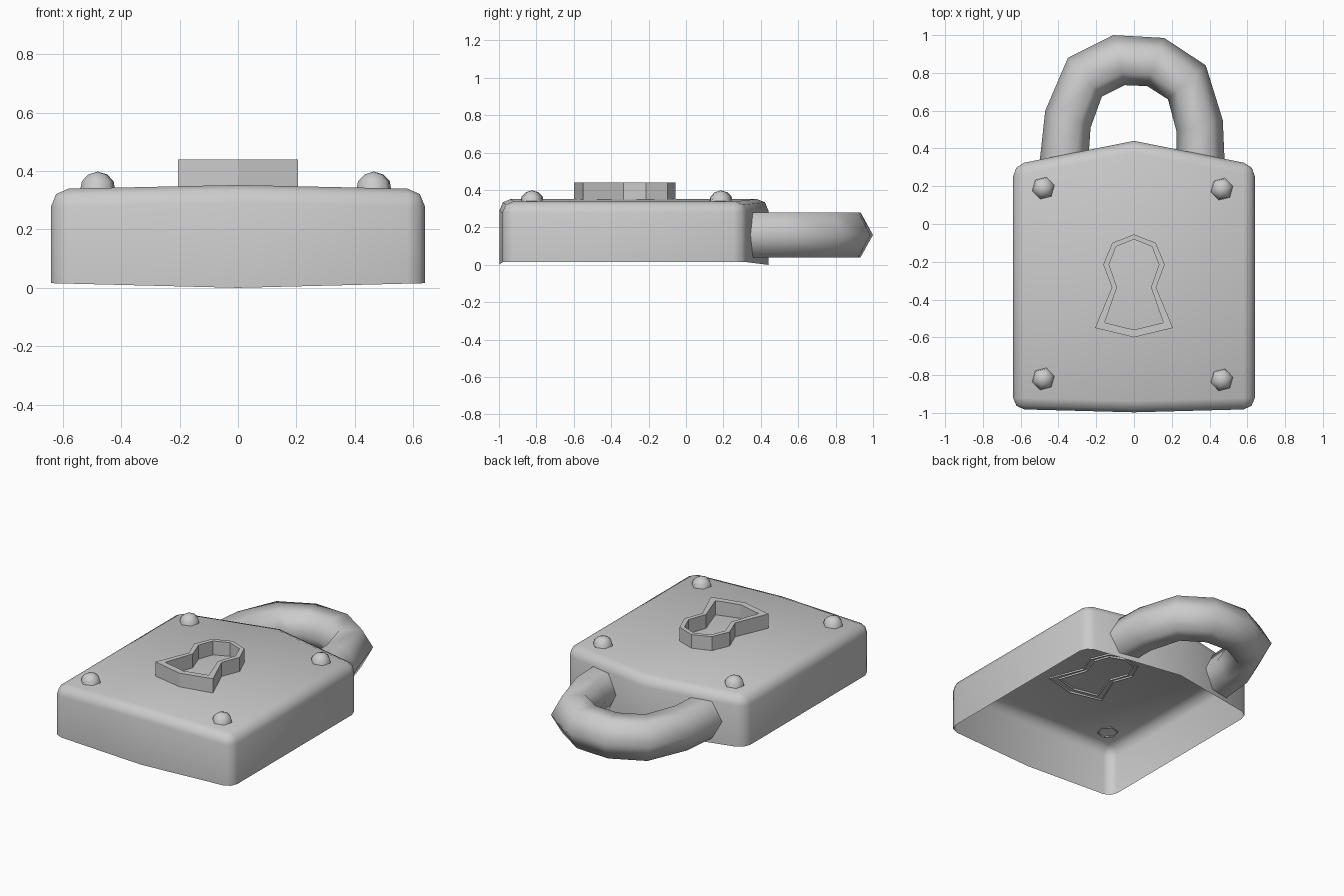
import bpy, bmesh, math
from mathutils import Vector

if "Cube" in bpy.data.objects:
    bpy.data.objects.remove(bpy.data.objects["Cube"])


def finish(name, bm, smooth=None):
    bmesh.ops.recalc_face_normals(bm, faces=bm.faces)
    mesh = bpy.data.meshes.new(name)
    bm.to_mesh(mesh)
    bm.free()
    ob = bpy.data.objects.new(name, mesh)
    bpy.context.collection.objects.link(ob)
    if smooth:
        bpy.ops.object.select_all(action='DESELECT')
        ob.select_set(True)
        bpy.context.view_layer.objects.active = ob
        bpy.ops.object.shade_smooth_by_angle(angle=math.radians(smooth))
    return ob


def bridge(bm, a, b, closed=True):
    n = len(a)
    for i in range(n if closed else n - 1):
        j = (i + 1) % n
        bm.faces.new((a[i], a[j], b[j], b[i]))


# Lock body: peaked shell with rounded corners and top rim, open underneath
outline = [(-0.64, -0.98), (0, -0.997), (0.64, -0.98),
           (0.64, 0.313), (0, 0.44), (-0.64, 0.313)]
bm = bmesh.new()
low = [bm.verts.new((x, y, 0.016 * abs(x) / 0.64)) for x, y in outline]
top = [bm.verts.new((x, y, 0.352 - 0.014 * abs(x) / 0.64)) for x, y in outline]
bridge(bm, low, top)
bm.faces.new((top[0], top[1], top[4], top[5]))
bm.faces.new((top[1], top[2], top[3], top[4]))
rim = [bm.edges.get((top[i], top[(i + 1) % 6])) for i in range(6)]
corners = [bm.edges.get((low[i], top[i])) for i in (0, 2, 3, 5)]
bmesh.ops.bevel(bm, geom=rim + corners, offset=0.06, offset_type='OFFSET',
                segments=2, profile=0.5, affect='EDGES', clamp_overlap=True)
finish("lock_body", bm, 60)

# Shackle: hexagonal tube through matching outer and inner bend points
outer = [(-0.50, 0.325), (-0.47, 0.60), (-0.35, 0.88), (-0.11, 1.0),
         (0.16, 0.985), (0.38, 0.84), (0.47, 0.55), (0.48, 0.325)]
inner = [(-0.24, 0.365), (-0.23, 0.51), (-0.17, 0.675), (-0.05, 0.735),
         (0.07, 0.73), (0.18, 0.66), (0.225, 0.49), (0.225, 0.355)]
bm = bmesh.new()
rings = []
for o, i in zip(outer, inner):
    o, i = Vector((*o, 0.16)), Vector((*i, 0.16))
    mid, half = (o + i) / 2, (o - i) / 2
    rings.append([bm.verts.new(mid + half * math.cos(k * math.pi / 3)
                               + Vector((0, 0, 0.138 * math.sin(k * math.pi / 3))))
                  for k in range(6)])
for a, b in zip(rings, rings[1:]):
    bridge(bm, a, b)
finish("shackle", bm, 80)

# Keyhole: raised frame from mirrored half outlines


def mirrored(half):
    return half + [(-x, y) for x, y in reversed(half[1:-1])]


key_out = mirrored([(0, -0.055), (0.115, -0.10), (0.163, -0.215),
                    (0.117, -0.335), (0.206, -0.55), (0, -0.60)])
key_in = mirrored([(0, -0.082), (0.095, -0.12), (0.132, -0.215),
                   (0.09, -0.335), (0.155, -0.522), (0, -0.56)])
bm = bmesh.new()
loops = [[bm.verts.new((x, y, z)) for x, y in pts]
         for pts, z in ((key_out, 0.338), (key_out, 0.44),
                        (key_in, 0.44), (key_in, 0.338))]
for a, b in zip(loops, loops[1:]):
    bridge(bm, a, b)
finish("keyhole_frame", bm)

# Rivets: low six-sided domes near the four corners
for n, (x, y) in enumerate([(-0.48, 0.19), (0.465, 0.185),
                            (-0.48, -0.82), (0.465, -0.825)]):
    bm = bmesh.new()
    prev = None
    for r, z in ((0.062, 0.334), (0.056, 0.365), (0.033, 0.388)):
        ring = [bm.verts.new((x + r * math.cos(k * math.pi / 3 + 0.25),
                              y + r * math.sin(k * math.pi / 3 + 0.25), z))
                for k in range(6)]
        if prev:
            bridge(bm, prev, ring)
        prev = ring
    tip = bm.verts.new((x, y, 0.398))
    for k in range(6):
        bm.faces.new((prev[k], prev[(k + 1) % 6], tip))
    finish(f"rivet_{n + 1}", bm, 80)
